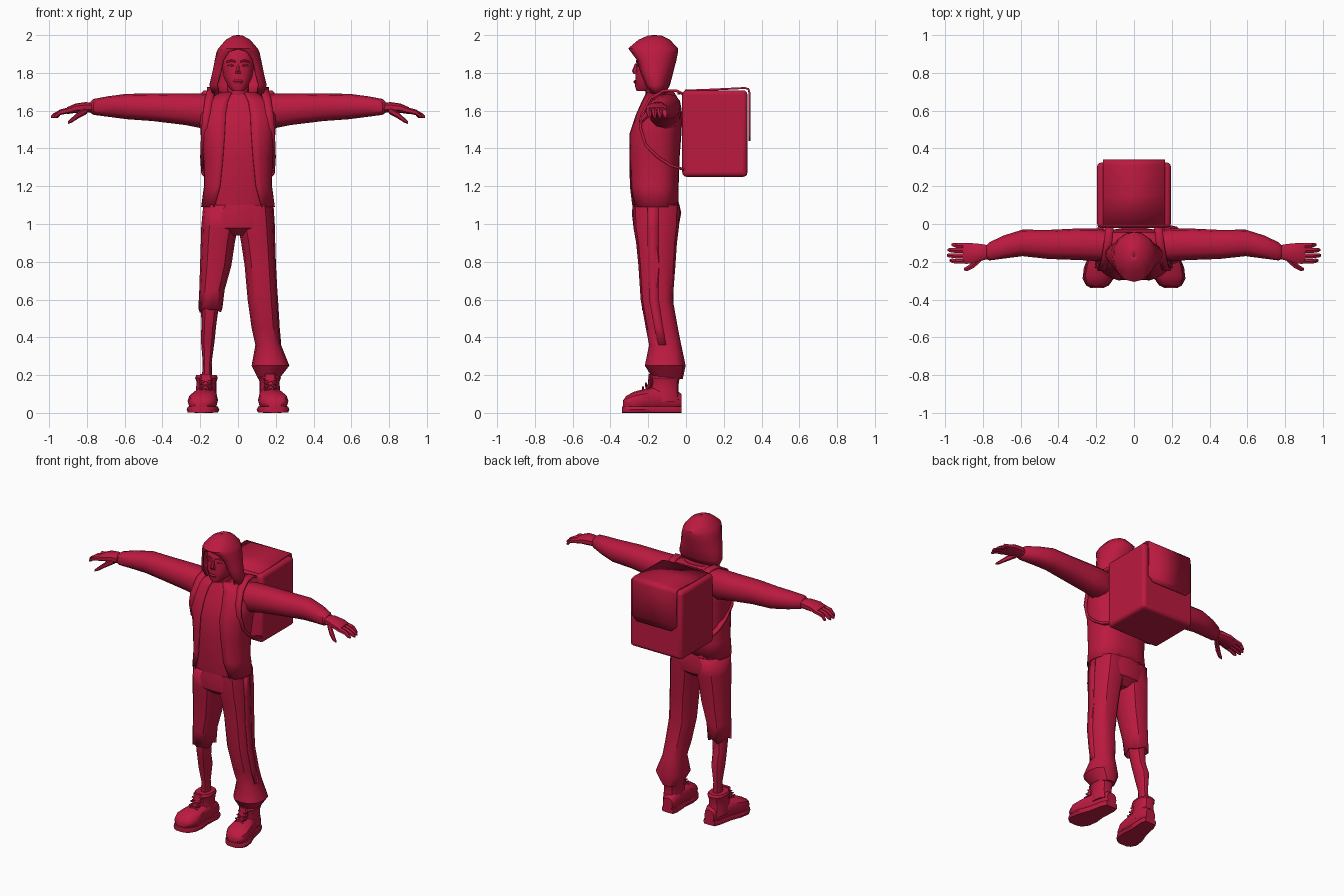
import bpy, bmesh, math
from mathutils import Vector

mat = bpy.data.materials.new("crimson")
mat.diffuse_color = (0.5, 0.01, 0.05, 1)


def finish(name, bm, thick=0, angle=35, bevel=0):
    bmesh.ops.remove_doubles(bm, verts=bm.verts, dist=0.0002)
    bmesh.ops.recalc_face_normals(bm, faces=bm.faces)
    me = bpy.data.meshes.new(name)
    bm.to_mesh(me)
    bm.free()
    ob = bpy.data.objects.new(name, me)
    bpy.context.collection.objects.link(ob)
    me.materials.append(mat)
    if bevel:
        m = ob.modifiers.new("bevel", 'BEVEL')
        m.width, m.segments = bevel, 3
    if thick:
        m = ob.modifiers.new("solidify", 'SOLIDIFY')
        m.thickness, m.offset = thick, 0 if thick > 0.009 else -1
    bpy.ops.object.select_all(action='DESELECT')
    bpy.context.view_layer.objects.active = ob
    ob.select_set(True)
    bpy.ops.object.shade_smooth_by_angle(angle=math.radians(angle))
    return ob


def loft(name, rings, axis='z', n=12, p=0.85, s=1, cap=True, gaps=None, thick=0, angle=35, jag=0):
    """Skin rings of (x, y, z, radius a, radius b); gaps leave the -y side open."""
    bm = bmesh.new()
    rows = []
    for k, (x, y, z, a, b) in enumerate(rings):
        g = gaps[k] if gaps else 0
        row = []
        for i in range(n + 1):
            t = math.radians(-90 + g + (360 - 2 * g) * i / n)
            c, d = math.cos(t), math.sin(t)
            u = a * math.copysign(abs(c) ** p, c) if abs(c) > 1e-6 else 0
            v = b * math.copysign(abs(d) ** p, d) if abs(d) > 1e-6 else 0
            off = {'z': (u, v, 0), 'x': (0, u, v), 'y': (u, 0, v)}[axis]
            co = Vector((x, y, z)) + Vector(off)
            if jag and k == len(rings) - 1:
                co.z += jag * math.sin((i % n) * 2.3)
            co.x *= s
            row.append(bm.verts.new(co))
        rows.append(row)
    for r, q in zip(rows, rows[1:]):
        for i in range(n):
            bm.faces.new((r[i], r[i + 1], q[i + 1], q[i]))
    if cap:
        bm.faces.new(rows[0][:-1])
        bm.faces.new(rows[-1][:-1])
    return finish(name, bm, thick, angle)


def ribbon(name, pts, across, thick, s=1):
    """Flat band through (x, y, z, half width)."""
    bm = bmesh.new()
    prev = None
    for x, y, z, w in pts:
        pair = []
        for e in (-1, 1):
            co = Vector((x, y, z)) + Vector(across) * (w * e)
            co.x *= s
            pair.append(bm.verts.new(co))
        if prev:
            bm.faces.new((prev[0], prev[1], pair[1], pair[0]))
        prev = pair
    return finish(name, bm, thick)


def box(name, lo, hi, bevel=0):
    bm = bmesh.new()
    bmesh.ops.create_cube(bm, size=1)
    for v in bm.verts:
        v.co = Vector([(l + h) / 2 + c * (h - l) for l, h, c in zip(lo, hi, v.co)])
    return finish(name, bm, bevel=bevel)


def body(rows, grow=0):
    """Rows of (z, half width, front y, back y) as rings."""
    return [(0, (f + b) / 2, z, w + grow, (b - f) / 2 + grow) for z, w, f, b in rows]


# Torso: shirt under an open jacket
torso = [(1.10, .182, -.285, -.05), (1.2, .174, -.297, -.045), (1.35, .177, -.3, -.04),
         (1.48, .193, -.297, -.03), (1.58, .2, -.262, -.025), (1.65, .165, -.23, -.04),
         (1.70, .085, -.205, -.07)]
loft("shirt", body(torso), n=20, p=.8)
torso[0] = (1.09, .19, -.287, -.045)
loft("jacket", body(torso, .006), n=24, p=.8, cap=False, gaps=[35, 27, 21, 16, 14, 14, 16], thick=.006)

# Head, neck and face
loft("neck", [(0, -.15, 1.62, .065, .06), (0, -.165, 1.76, .055, .055)])
loft("head", body([(1.705, .03, -.262, -.19), (1.73, .055, -.27, -.13), (1.78, .078, -.268, -.09),
                   (1.84, .086, -.264, -.075), (1.90, .085, -.258, -.075), (1.95, .06, -.22, -.1)]), n=14)
loft("nose", [(0, -.262, 1.85, .008, .008), (0, -.272, 1.81, .014, .014), (0, -.266, 1.795, .018, .012)], n=6)
loft("lips", [(0, -.268, 1.762, .02, .004), (0, -.27, 1.755, .026, .009), (0, -.268, 1.745, .018, .006)], n=8)
for s in (-1, 1):
    loft("brow", [(.01, -.26, 1.858, .006, .005), (.035, -.257, 1.866, .007, .006),
                  (.06, -.243, 1.858, .006, .005)], 'x', n=6, s=s)
    loft("eye", [(.02, -.257, 1.84, .005, .002), (.036, -.256, 1.84, .008, .008),
                 (.055, -.246, 1.84, .005, .002)], 'x', n=6, s=s)

# Hood with an arched face opening
hood = [(1.69, .135, -.20, -.11), (1.735, .153, -.235, -.085), (1.80, .138, -.265, -.068),
        (1.87, .124, -.285, -.05), (1.91, .114, -.302, -.042), (1.93, .106, -.306, -.042),
        (1.975, .067, -.252, -.085), (1.998, .025, -.2, -.13), (2.0, .002, -.172, -.168)]
loft("hood", body(hood), n=14, p=.95, cap=False, gaps=[48, 45, 42, 38, 24, 0, 0, 0, 0], thick=.008)

# Trousers: pelvis, torn short leg, full gathered leg
loft("pelvis", body([(1.14, .172, -.275, -.045), (1.06, .185, -.287, -.025), (.98, .188, -.278, -.04),
                     (.94, .15, -.23, -.09)]), n=16, p=.75)
thigh = [(.091, -.158, 1.1, .093, .125), (.098, -.158, .98, .097, .12), (.107, -.156, .9, .09, .108),
         (.118, -.154, .78, .083, .098)]
loft("short_leg", thigh + [(.138, -.153, .65, .067, .086), (.146, -.15, .545, .064, .083)],
     s=-1, cap=False, thick=.008, jag=.014)
loft("long_leg", thigh + [(.131, -.155, .6, .08, .085), (.146, -.128, .45, .074, .085),
                          (.16, -.11, .36, .068, .085), (.172, -.11, .25, .1, .108),
                          (.162, -.095, .18, .055, .078)])
ribbon("side_stripe", [(.188, -.175, 1.1, .03), (.196, -.175, .98, .03), (.199, -.172, .78, .028),
                       (.212, -.17, .6, .025), (.221, -.145, .45, .023), (.229, -.125, .36, .02)],
       (0, 1, 0), .006)
loft("bare_leg", [(.142, -.15, .66, .05, .055), (.15, -.15, .54, .045, .052), (.155, -.14, .46, .039, .048),
                  (.16, -.118, .38, .036, .053), (.163, -.108, .27, .024, .035),
                  (.165, -.105, .15, .027, .036)], s=-1)

for s in (-1, 1):
    # Sleeves
    loft("sleeve", [(.11, -.12, 1.605, .075, .075), (.19, -.11, 1.598, .087, .092),
                    (.28, -.107, 1.607, .084, .083), (.45, -.108, 1.618, .077, .073),
                    (.59, -.1, 1.622, .07, .067), (.69, -.122, 1.622, .061, .054),
                    (.765, -.145, 1.62, .048, .042), (.78, -.148, 1.618, .036, .03)], 'x', s=s)
    # Hands
    loft("palm", [(.76, -.148, 1.617, .035, .026), (.81, -.15, 1.617, .046, .028),
                  (.86, -.155, 1.613, .056, .025), (.905, -.155, 1.6, .055, .018)], 'x', n=10, p=.7, s=s)
    for k in range(4):
        y, e = -.113 - k * .028, (.965, .985, .99, .975)[k]
        loft("finger", [(.88, y, 1.605, .015, .016), (.94, y, 1.592, .0145, .015),
                        (e - .01, y + .003, 1.572, .012, .012), (e, y + .004, 1.566, .006, .006)],
             'x', n=6, s=s)
    loft("thumb", [(.8, -.17, 1.603, .022, .02), (.845, -.213, 1.577, .02, .018),
                   (.88, -.235, 1.55, .015, .013), (.9, -.24, 1.537, .007, .007)], 'x', n=6, s=s)
    # Boots: sole, upper, ankle collar, laces
    outline = [(-.025, .155, .042), (-.06, .158, .056), (-.16, .172, .064), (-.23, .182, .083),
               (-.29, .19, .082), (-.325, .193, .06), (-.338, .195, .035)]
    loft("sole", [(x, y, .017, w, .017) for y, x, w in outline], 'y', n=8, p=.25, s=s)
    loft("boot_upper", [(.155, -.025, .06, .035, .04), (.158, -.06, .07, .05, .06), (.17, -.15, .075, .06, .066),
                        (.18, -.215, .068, .074, .06), (.188, -.275, .062, .079, .05),
                        (.193, -.315, .055, .062, .036), (.195, -.334, .045, .035, .02)], 'y', s=s)
    loft("boot_ankle", [(.168, -.115, .06, .058, .085), (.168, -.115, .12, .054, .075),
                        (.167, -.11, .165, .053, .072), (.167, -.11, .185, .06, .078),
                        (.167, -.11, .2, .054, .07)], s=s)
    loft("tongue", [(.172, -.205, .12, .03, .012), (.17, -.188, .16, .034, .012),
                    (.17, -.187, .205, .03, .01)], n=8, s=s)
    for k in range(3):
        y, z = -.228 + k * .016, .128 + k * .02
        for d in (-1, 1):
            loft("lace", [(.14, y, z - d * .01, .005, .005), (.205, y, z + d * .01, .005, .005)],
                 'x', n=5, s=s)
    # Backpack straps
    ribbon("strap", [(.13, .0, 1.68, .022), (.132, -.05, 1.705, .022), (.14, -.12, 1.705, .022),
                     (.152, -.19, 1.665, .022), (.165, -.235, 1.58, .022), (.172, -.242, 1.51, .021),
                     (.18, -.215, 1.42, .018), (.184, -.15, 1.355, .016), (.182, -.08, 1.31, .015),
                     (.175, .0, 1.285, .015)], (1, 0, 0), .014, s)

# Backpack: box, folded lid, grab handle
box("backpack", (-.195, -.02, 1.25), (.195, .325, 1.708), .022)
ribbon("backpack_lid", [(0, -.005, 1.706, .165), (0, .15, 1.712, .165), (0, .31, 1.72, .165),
                        (0, .33, 1.715, .165), (0, .336, 1.695, .165), (0, .336, 1.475, .165),
                        (0, .336, 1.44, .13)], (1, 0, 0), .01)
box("grab_handle", (-.13, -.045, 1.685), (.13, -.03, 1.70), .004)
